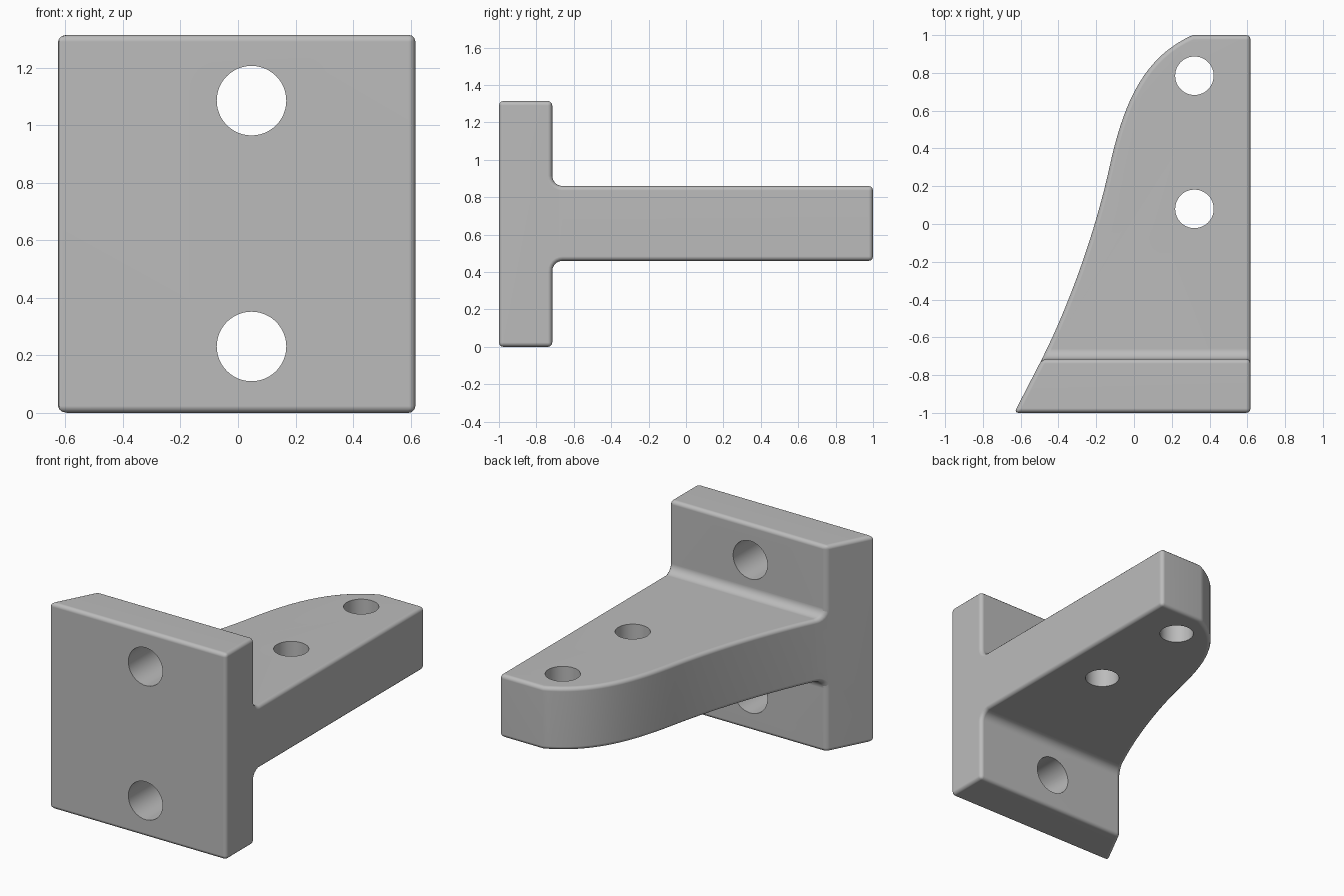
import bpy, bmesh
from math import sin, cos, pi, radians
from mathutils import Vector
from mathutils.geometry import interpolate_bezier

old = bpy.data.objects.get("Cube")
if old:
    bpy.data.objects.remove(old, do_unlink=True)

grey = bpy.data.materials.new("plain grey")
grey.use_nodes = True
GREY = (0.5, 0.5, 0.5, 1)
grey.diffuse_color = GREY
grey.node_tree.nodes["Principled BSDF"].inputs["Base Color"].default_value = GREY


def prism(name, points, offset):
    """Extrude a closed outline of 3D points along an offset."""
    bm = bmesh.new()
    face = bm.faces.new([bm.verts.new(p) for p in points])
    out = bmesh.ops.extrude_face_region(bm, geom=[face])
    moved = [v for v in out["geom"] if isinstance(v, bmesh.types.BMVert)]
    bmesh.ops.translate(bm, verts=moved, vec=offset)
    bmesh.ops.recalc_face_normals(bm, faces=bm.faces)
    mesh = bpy.data.meshes.new(name)
    bm.to_mesh(mesh)
    bm.free()
    mesh.materials.append(grey)
    obj = bpy.data.objects.new(name, mesh)
    bpy.context.collection.objects.link(obj)
    return obj


def arc(cx, cy, r, start, end, n):
    return [(cx + r * cos(start + (end - start) * i / n),
             cy + r * sin(start + (end - start) * i / n)) for i in range(n + 1)]


def apply_all(obj):
    bpy.context.view_layer.objects.active = obj
    for m in list(obj.modifiers):
        bpy.ops.object.modifier_apply(modifier=m.name)


def cut(obj, tool, operation):
    mod = obj.modifiers.new("cut", "BOOLEAN")
    mod.operation, mod.solver, mod.object = operation, "EXACT", tool
    apply_all(obj)
    bpy.data.objects.remove(tool, do_unlink=True)


# T-shaped side profile: wall plate, filleted arm
HEIGHT, BACK, LOW, HIGH, R = 1.315, -0.715, 0.46, 0.86, 0.055
profile = [(-1, 0), (BACK, 0)]
profile += arc(BACK + R, LOW - R, R, pi, pi / 2, 6)
profile += [(1, LOW), (1, HIGH)]
profile += arc(BACK + R, HIGH + R, R, -pi / 2, -pi, 6)
profile += [(BACK, HEIGHT), (-1, HEIGHT)]
bracket = prism("bracket", [(-1, y, z) for y, z in profile], (2, 0, 0))

# Plan outline: straight on one side, S-curved on the other
a, b, c = Vector((-0.487, -0.714)), Vector((-0.13, 0.3)), Vector((0.31, 1))
curve = interpolate_bezier(a, Vector((-0.33, -0.4)), Vector((-0.2, -0.02)), b, 16)
curve += interpolate_bezier(b, Vector((-0.06, 0.62)), Vector((0.04, 0.88)), c, 18)[1:]
plan = [(0.617, -1.1), (-0.686, -1.1)] + [tuple(p) for p in curve[:-1]]
plan += [(0.31, 1), (0.33, 1.1), (0.617, 1.1)]
cut(bracket, prism("plan_cutter", [(x, y, -1) for x, y in plan], (0, 0, 4)), "INTERSECT")

# Soft outer edges
bevel = bracket.modifiers.new("soft_edges", "BEVEL")
bevel.width, bevel.segments = 0.024, 3
bevel.limit_method, bevel.angle_limit = "ANGLE", radians(35)
bevel.use_clamp_overlap = False
apply_all(bracket)

# Screw holes through the plate and the arm
for z in (1.086, 0.231):
    ring = [(x, -1.5, h) for x, h in arc(0.047, z, 0.121, 0, 2 * pi, 48)[:-1]]
    cut(bracket, prism("plate_hole_cutter", ring, (0, 1, 0)), "DIFFERENCE")
for y in (0.785, 0.08):
    ring = [(x, h, 0) for x, h in arc(0.32, y, 0.102, 0, 2 * pi, 48)[:-1]]
    cut(bracket, prism("arm_hole_cutter", ring, (0, 0, 1.2)), "DIFFERENCE")

# Smooth shading with flat faces kept flat
bpy.ops.object.select_all(action="DESELECT")
bracket.select_set(True)
bpy.context.view_layer.objects.active = bracket
bpy.ops.object.shade_smooth_by_angle(angle=radians(35))
normals = bracket.modifiers.new("flat_normals", "WEIGHTED_NORMAL")
normals.keep_sharp = True
